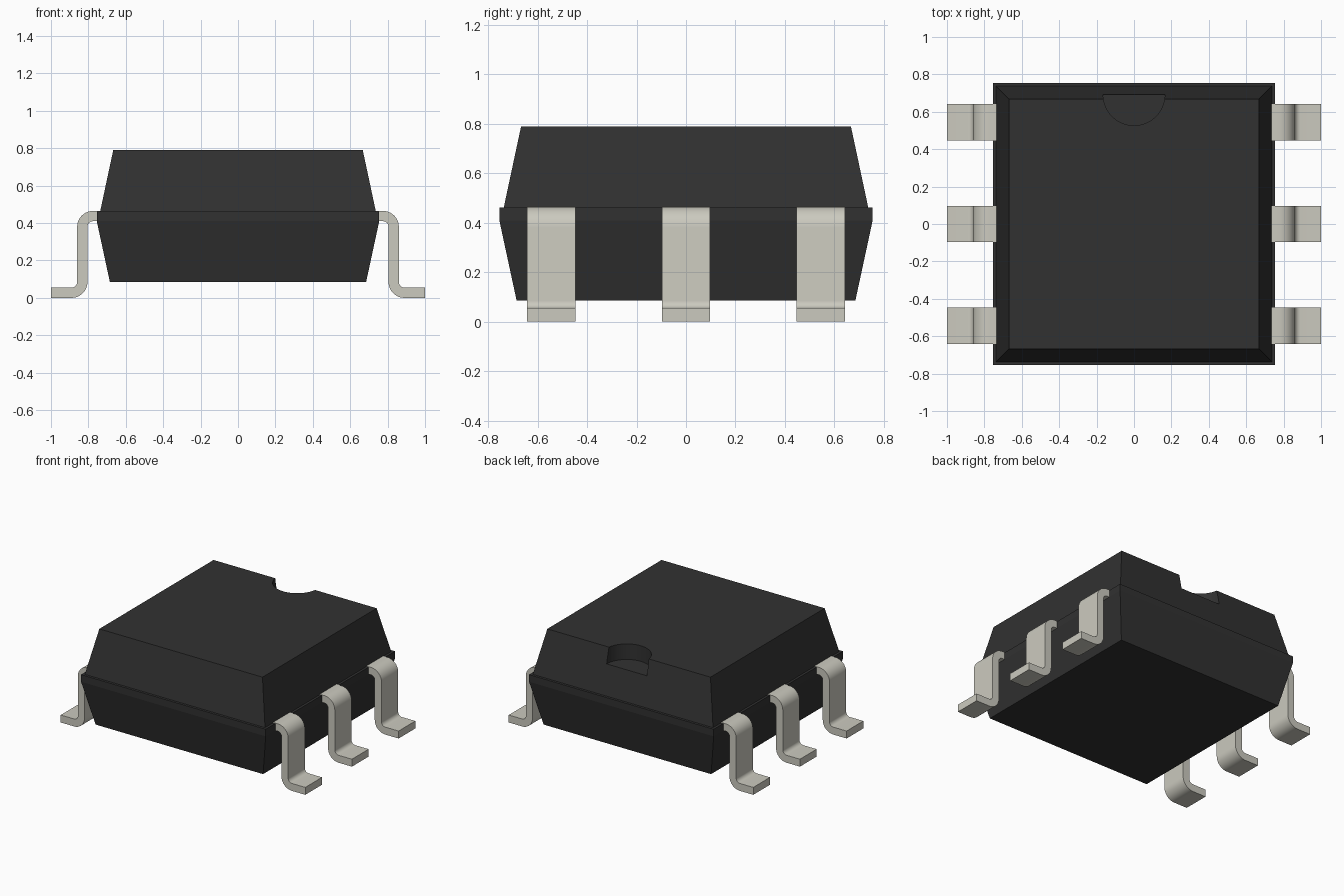
import bpy
import bmesh
from math import cos, sin, radians

cube = bpy.data.objects.get("Cube")
if cube:
    bpy.data.objects.remove(cube, do_unlink=True)


def material(name, rgb, roughness, metallic=0.0):
    mat = bpy.data.materials.new(name)
    mat.use_nodes = True
    colour = (*rgb, 1)
    mat.diffuse_color = colour
    shader = mat.node_tree.nodes["Principled BSDF"]
    shader.inputs["Base Color"].default_value = colour
    shader.inputs["Roughness"].default_value = roughness
    return mat


def finish(bm, name, mat):
    bmesh.ops.recalc_face_normals(bm, faces=bm.faces)
    mesh = bpy.data.meshes.new(name)
    bm.to_mesh(mesh)
    bm.free()
    mesh.materials.append(mat)
    obj = bpy.data.objects.new(name, mesh)
    bpy.context.collection.objects.link(obj)
    return obj


def activate(obj):
    bpy.ops.object.select_all(action="DESELECT")
    obj.select_set(True)
    bpy.context.view_layer.objects.active = obj


def arc(cx, cz, radius, start, end, steps=10):
    angles = [radians(start + (end - start) * i / steps) for i in range(steps + 1)]
    return [(cx + radius * cos(a), cz + radius * sin(a)) for a in angles]


black = material("black plastic", (0.031, 0.031, 0.031), 0.6)
metal = material("pale grey metal", (0.6, 0.59, 0.52), 0.5)

# Body: square rings lofted from the base, over the parting rim, to the top
bm = bmesh.new()
rings = []
for half, z in [(0.685, 0.085), (0.755, 0.41), (0.755, 0.462), (0.737, 0.462), (0.667, 0.79)]:
    rings.append([bm.verts.new((sx * half, sy * half, z))
                  for sx, sy in [(-1, -1), (1, -1), (1, 1), (-1, 1)]])
for low, high in zip(rings, rings[1:]):
    for i in range(4):
        j = (i + 1) % 4
        bm.faces.new((low[i], low[j], high[j], high[i]))
bm.faces.new(rings[0])
bm.faces.new(rings[-1])
body = finish(bm, "body", black)

# Half-round notch in the back edge of the top
bpy.ops.mesh.primitive_cylinder_add(vertices=64, radius=0.165, depth=0.4,
                                    location=(0, 0.692, 0.675 + 0.2))
cutter = bpy.context.object
cutter.name = "notch_cutter"
cutter.hide_render = True
cutter.data.materials.append(black)
notch = body.modifiers.new("notch", "BOOLEAN")
notch.operation = "DIFFERENCE"
notch.solver = "EXACT"
notch.object = cutter
activate(body)
bpy.ops.object.modifier_apply(modifier=notch.name)
bpy.data.objects.remove(cutter, do_unlink=True)
bpy.ops.object.shade_smooth_by_angle(angle=radians(8))

# Pin side profile: shoulder, rounded bend, leg, rounded bend, foot
THICK, TOP, OUTER, INNER = 0.055, 0.465, 0.085, 0.03
LEG = 0.86
upper_x, upper_z = LEG - OUTER, TOP - OUTER
lower_x, lower_z = LEG - THICK + OUTER, OUTER
profile = [(0.735, TOP - THICK), (0.735, TOP)]
profile += arc(upper_x, upper_z, OUTER, 90, 0)
profile += arc(lower_x, lower_z, INNER, 180, 270)
profile += [(1, THICK), (1, 0)]
profile += arc(lower_x, lower_z, OUTER, 270, 180)
profile += arc(upper_x, upper_z, INNER, 0, 90)


def add_pin(name, side, y, width=0.195):
    bm = bmesh.new()
    verts = [bm.verts.new((side * x, y - width / 2, z)) for x, z in profile]
    face = bm.faces.new(verts)
    extruded = bmesh.ops.extrude_face_region(bm, geom=[face])["geom"]
    moved = [g for g in extruded if isinstance(g, bmesh.types.BMVert)]
    bmesh.ops.translate(bm, verts=moved, vec=(0, width, 0))
    pin = finish(bm, name, metal)
    activate(pin)
    bpy.ops.object.shade_smooth_by_angle(angle=radians(30))


for side, side_name in [(1, "left"), (-1, "right")]:
    for y, row in [(-0.545, "front"), (0, "middle"), (0.545, "back")]:
        add_pin(f"pin_{side_name}_{row}", side, y)
